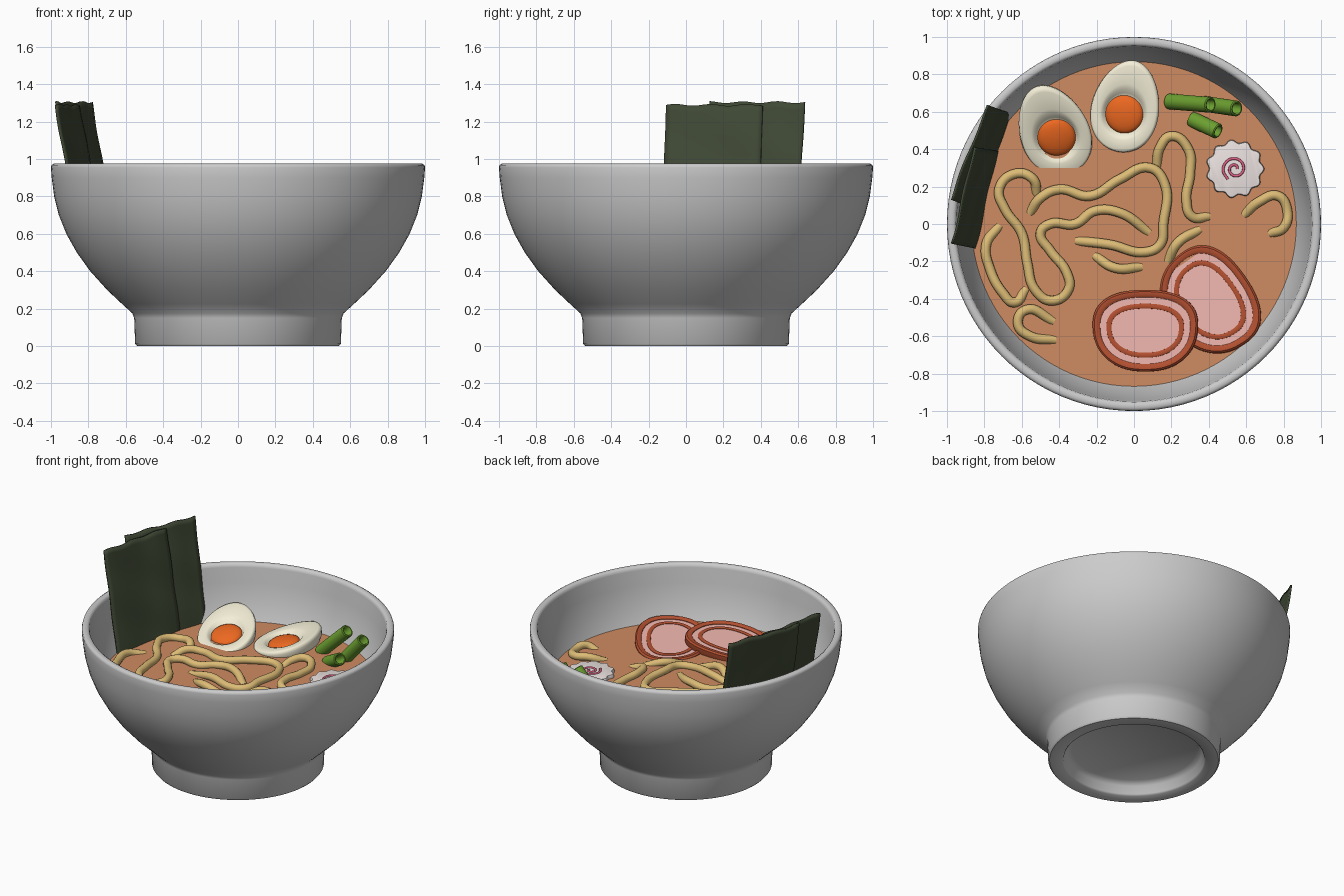
import bpy, bmesh, math
from mathutils import Vector
from math import sin, cos, pi, radians as rad

if "Cube" in bpy.data.objects:
    bpy.data.objects.remove(bpy.data.objects["Cube"])

SOUP_Z = 0.605
mats = {}
COLORS = dict(soup=(.62, .26, .12), noodle=(.72, .5, .18), egg=(.9, .86, .68), yolk=(.85, .14, .015),
              pink=(.85, .46, .42), crust=(.45, .08, .03), green=(.15, .35, .03),
              cake=(.85, .78, .76), swirl=(.75, .12, .25), nori=(.05, .065, .035))


def finish(ob, color=None, loc=(0, 0, 0), rot=(0, 0, 0), angle=40):
    ob.location = loc
    ob.rotation_euler = [rad(a) for a in rot]
    if color:
        if color not in mats:
            mats[color] = bpy.data.materials.new(color)
            mats[color].diffuse_color = (*COLORS[color], 1)
        ob.data.materials.append(mats[color])
    bpy.ops.object.select_all(action='DESELECT')
    ob.select_set(True)
    bpy.context.view_layer.objects.active = ob
    if ob.type == 'CURVE':
        bpy.ops.object.convert(target='MESH')
    bpy.ops.object.shade_smooth_by_angle(angle=rad(angle))
    return ob


def new_object(name, data):
    ob = bpy.data.objects.new(name, data)
    bpy.context.collection.objects.link(ob)
    return ob


def loft(name, rings, color=None, closed=False, **kw):
    """Skin a list of point rings; cap both ends unless the section closes on itself."""
    bm = bmesh.new()
    vs = [[bm.verts.new(p) for p in r] for r in rings]
    n = len(vs[0])
    for a, b in zip(vs, vs[1:] + vs[:1] if closed else vs[1:]):
        for i in range(n):
            j = (i + 1) % n
            bm.faces.new((a[i], a[j], b[j], b[i]))
    if not closed:
        bm.faces.new(vs[0])
        bm.faces.new(vs[-1])
    bmesh.ops.recalc_face_normals(bm, faces=bm.faces)
    me = bpy.data.meshes.new(name)
    bm.to_mesh(me)
    bm.free()
    return finish(new_object(name, me), color, **kw)


def lathe(profile, n=96):
    return [[(r * cos(2 * pi * i / n), r * sin(2 * pi * i / n), z) for i in range(n)] for r, z in profile]


def strand(name, pts, radius, color, **kw):
    """Round tube along a smooth path."""
    cu = bpy.data.curves.new(name, 'CURVE')
    cu.dimensions = '3D'
    cu.bevel_depth = radius
    cu.bevel_resolution = 4
    cu.resolution_u = 8
    cu.use_fill_caps = True
    sp = cu.splines.new('BEZIER')
    sp.bezier_points.add(len(pts) - 1)
    for bp, p in zip(sp.bezier_points, pts):
        bp.co = p
        bp.handle_left_type = bp.handle_right_type = 'AUTO'
    return finish(new_object(name, cu), color, **kw)


# Bowl with foot ring, and broth
loft("bowl", lathe([
    (.40, .085), (.435, .06), (.45, .01), (.46, 0), (.54, 0), (.55, .012), (.555, .15), (.565, .175),
    (.62, .225), (.70, .30), (.79, .40), (.862, .5), (.918, .6), (.958, .7), (.983, .8), (.996, .9),
    (1, .955), (.997, .968), (.985, .975), (.965, .975), (.953, .967), (.949, .95), (.938, .85),
    (.912, .73), (.868, .605), (.78, .45), (.6, .27), (.4, .18)]), angle=50)
loft("broth", lathe([(.74, .42), (.872, SOUP_Z)]), "soup")

# Noodles: plan paths, ends dipping into the broth
NOODLES = []
NOODLES.append([(-.556, .06), (-.5, .14), (-.4, .185), (-.235, .15), (-.075, .24), (.086, .3), (.166, .21),
                (.157, 0), (.14, -.11), (.06, -.15), (-.13, -.11), (-.31, -.09)])
NOODLES.append([(-.52, .16), (-.54, .24), (-.63, .27), (-.72, .19), (-.69, .08), (-.6, -.05), (-.57, -.21),
                (-.53, -.35), (-.44, -.41), (-.35, -.35), (-.36, -.26), (-.45, -.14), (-.5, -.05),
                (-.45, 0), (-.315, 0), (-.21, .07), (-.075, .06), (.08, -.045)])
NOODLES.append([(-.72, -.01), (-.79, -.11), (-.77, -.24), (-.7, -.37), (-.64, -.42), (-.58, -.35)])
NOODLES.append([(-.42, -.62), (-.555, -.6), (-.62, -.535), (-.58, -.46), (-.43, -.52)])
NOODLES.append([(.12, .3), (.14, .41), (.2, .47), (.29, .4), (.3, .27), (.28, .13), (.31, .04), (.4, .04)])
NOODLES.append([(.59, .05), (.67, .12), (.77, .15), (.82, .07), (.8, -.02), (.73, -.05)])
NOODLES.append([(-.21, -.17), (-.1, -.235), (.04, -.23)])
NOODLES.append([(.18, -.2), (.235, -.1), (.35, -.03)])
for k, path in enumerate(NOODLES):
    last = len(path) - 1
    pts = [(x, y, SOUP_Z + (-.018 if i in (0, last) else .016 + .005 * sin(2 * i + k)))
           for i, (x, y) in enumerate(path)]
    strand(f"noodle_{k + 1}", pts, .026, "noodle")


# Halved eggs: flat cut face with a hollow for the yolk
def egg(name, loc, rot, length, width, n=64):
    yolk_r, yo = .1, -.045

    def ring(t, z, squash=1):
        out = []
        for i in range(n):
            a = 2 * pi * i / n
            ox, oy = width * sin(a) * (1 - .14 * cos(a)), length * cos(a)
            cx, cy = yolk_r * sin(a), yolk_r * cos(a) + yo
            out.append(((cx + (ox - cx) * t) * squash, (cy + (oy - cy) * t) * squash, z))
        return out

    rings = [ring(0, -.03), ring(.08, -.022), ring(.2, -.006), ring(.35, 0), ring(.85, 0), ring(.95, -.004),
             ring(1, -.022)]
    rings += [ring(1, -.022 - .15 * sin(b), cos(b)) for b in (.25, .5, .75, 1, 1.25, 1.48)]
    loft(name + "_white", rings, "egg", loc=loc, rot=rot, angle=60)
    dome = [(yolk_r * cos(b) + .002, -.026 + .03 * sin(b)) for b in (0, .3, .6, .9, 1.2, 1.5)]
    cap = [[(x, y + yo, z) for x, y, z in r] for r in lathe(dome, 40)]
    loft(name + "_yolk", cap, "yolk", loc=loc, rot=rot, angle=60)


egg("egg_left", (-.43, .495, .665), (16, -6, 20), .26, .185)
egg("egg_right", (-.047, .628, .655), (7, -8, -13), .25, .182)


# Pork slices: crust rim, pink meat, inner fat ring
def pork(name, loc, rot, w, h, n=80):
    def ring(off, z):
        out = []
        for i in range(n):
            c, s = cos(2 * pi * i / n), sin(2 * pi * i / n)
            x, y = [math.copysign(abs(v) ** (2 / 2.35), v) for v in (c, s)]
            out.append(((w - off) * x * (1 + .1 * s), (h - off) * y, z))
        return out

    def part(label, section, color, closed):
        loft(name + label, [ring(o, z) for o, z in section], color, closed, loc=loc, rot=rot)

    part("_meat", [(.03, -.04), (.03, 0)], "pink", False)
    part("_crust", [(.004, -.045), (0, -.035), (0, .002), (.01, .012), (.03, .012), (.04, .004), (.04, -.04)],
         "crust", True)
    part("_ring", [(.072, -.02), (.074, .003), (.08, .006), (.095, .006), (.1, .003), (.102, -.02)],
         "crust", True)


pork("pork_front", (.06, -.57, .647), (-2, -3, 0), .28, .218)
pork("pork_back", (.40, -.413, .622), (0, -4, -55), .295, .235)

# Scalloped fish cake with pink swirl
N = 132


def scallop(s, z):
    return [(s * (.148 + .009 * cos(11 * a)) * cos(a), s * (.148 + .009 * cos(11 * a)) * sin(a), z)
            for a in (2 * pi * i / N for i in range(N))]


CAKE = (.54, .295, .632)
loft("fish_cake", [scallop(.97, -.05), scallop(1, -.04), scallop(1, -.012), scallop(.97, -.002),
                   scallop(.92, 0)], "cake", loc=CAKE)
strand("fish_cake_swirl", [((.012 + .0043 * i) * cos(i * .8), (.012 + .0043 * i) * sin(i * .8), .001)
                           for i in range(14)], .007, "swirl", loc=CAKE)

# Hollow spring onion pieces
ONIONS = [((.19, .655, .60), (.41, .637, .81)), ((.38, .642, .60), (.55, .617, .79)),
          ((.31, .56, .59), (.45, .495, .675))]
for k, (a, b) in enumerate(ONIONS):
    d = Vector(b) - Vector(a)
    R, L = .042, d.length
    ob = loft(f"spring_onion_{k + 1}", lathe([(R, 0), (R, L - .005), (R - .005, L), (.031, L), (.027, L - .005),
                                              (.027, 0)], 28), "green", True, loc=a)
    ob.rotation_euler = d.to_track_quat('Z', 'Y').to_euler()


# Seaweed sheets: thin, gently rippled, leaning on the rim
def seaweed(name, low_a, low_b, top_a, top_b, z_top, phase):
    z_low, nu, nv = .57, 18, 22
    la, lb = Vector((*low_a, z_low)), Vector((*low_b, z_low))
    ta, tb = Vector((*top_a, z_top)), Vector((*top_b, z_top))
    normal = (lb - la).cross(ta - la).normalized()
    me = bpy.data.meshes.new(name)
    verts = []
    for j in range(nv + 1):
        for i in range(nu + 1):
            u, v = i / nu, j / nv
            p = la.lerp(lb, u).lerp(ta.lerp(tb, u), v)
            p += normal * (.004 * sin(9 * u + phase) + .003 * sin(13 * v + 5 * u + phase))
            p.z += v * .005 * sin(17 * u + phase)
            verts.append(p)
    w = nu + 1
    faces = [(j * w + i, j * w + i + 1, (j + 1) * w + i + 1, (j + 1) * w + i)
             for j in range(nv) for i in range(nu)]
    me.from_pydata(verts, [], faces)
    ob = finish(new_object(name, me), "nori")
    mod = ob.modifiers.new("thickness", 'SOLIDIFY')
    mod.thickness = .012
    mod.offset = 0


seaweed("seaweed_front", (-.85, -.13), (-.725, .39), (-.975, -.105), (-.85, .41), 1.288, 0)
seaweed("seaweed_back", (-.85, .08), (-.655, .59), (-.978, .13), (-.78, .635), 1.303, 2)

for m in bpy.data.materials:
    if m.users and not m.is_grease_pencil:
        m.use_nodes = True
        m.node_tree.nodes["Principled BSDF"].inputs["Base Color"].default_value = m.diffuse_color
